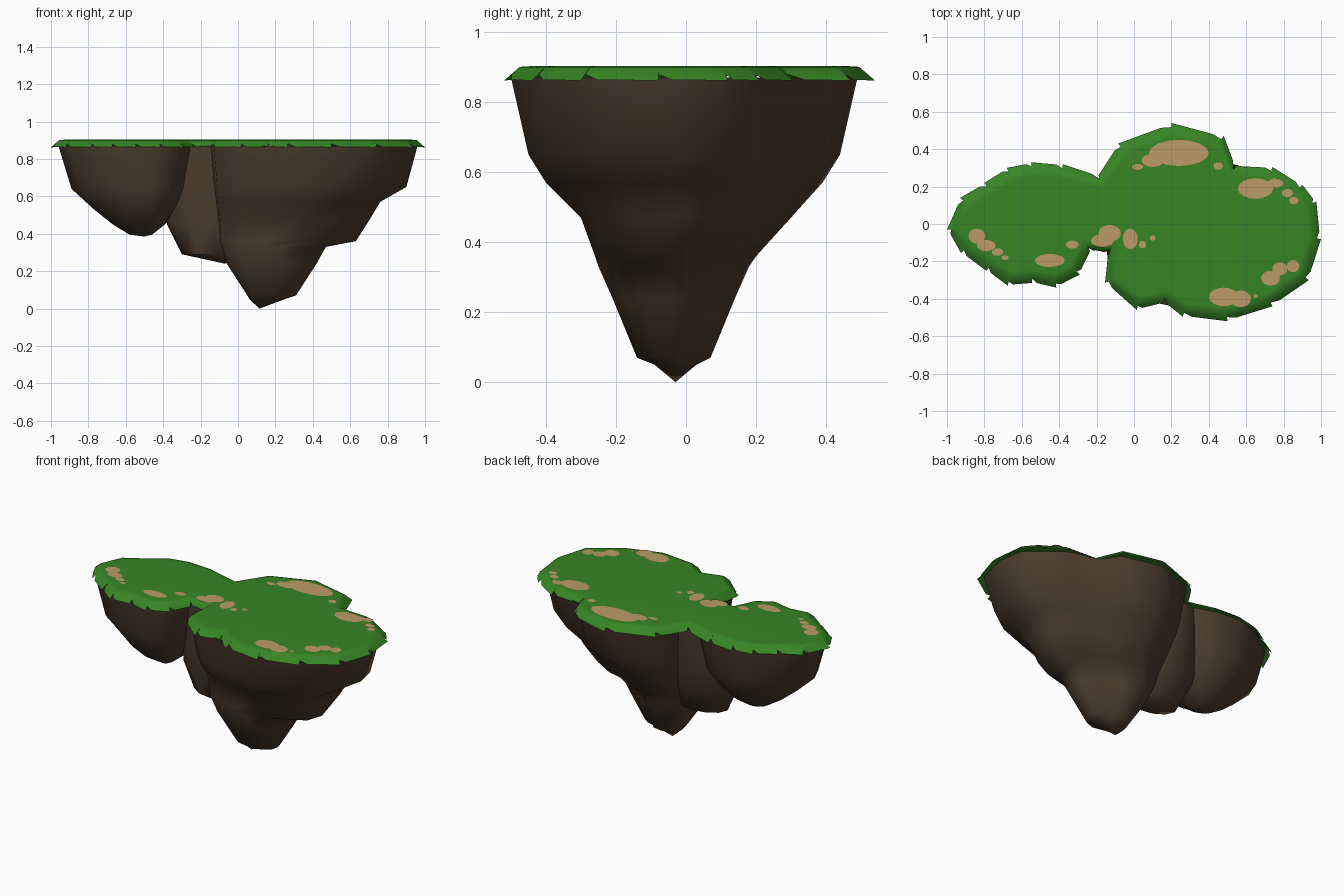
import bpy, bmesh, math
from mathutils import Vector

if "Cube" in bpy.data.objects:
    bpy.data.objects.remove(bpy.data.objects["Cube"])


def material(name, rgb):
    m = bpy.data.materials.new(name)
    m.diffuse_color = (*rgb, 1)
    m.use_nodes = True
    m.node_tree.nodes["Principled BSDF"].inputs["Base Color"].default_value = m.diffuse_color
    return m


ROCK = material("dark_brown_rock", (0.072, 0.047, 0.026))
GRASS = material("green_grass", (0.038, 0.235, 0.018))
SAND = material("tan_soil", (0.50, 0.33, 0.13))


def finish(name, bm, mat, angle=None):
    me = bpy.data.meshes.new(name)
    bm.to_mesh(me)
    bm.free()
    me.materials.append(mat)
    ob = bpy.data.objects.new(name, me)
    bpy.context.collection.objects.link(ob)
    if angle:
        bpy.ops.object.select_all(action='DESELECT')
        ob.select_set(True)
        bpy.context.view_layer.objects.active = ob
        bpy.ops.object.shade_smooth_by_angle(angle=math.radians(angle))
    return ob


def rock_lobe(name, outline, levels, tip):
    """Loft an outline down through levels (z, xmin, xmax, ymin, ymax) to a tip."""
    bm = bmesh.new()
    xs, ys = [p[0] for p in outline], [p[1] for p in outline]
    x0, x1, y0, y1 = min(xs), max(xs), min(ys), max(ys)
    rings = []
    for z, a, b, c, d in levels:
        rings.append([bm.verts.new((a + (x - x0) / (x1 - x0) * (b - a),
                                    c + (y - y0) / (y1 - y0) * (d - c), z))
                      for x, y in outline])
    n = len(outline)
    for up, lo in zip(rings, rings[1:]):
        for i in range(n):
            j = (i + 1) % n
            bm.faces.new((up[j], up[i], lo[i], lo[j]))
    t = bm.verts.new(tip)
    for i in range(n):
        bm.faces.new((rings[-1][(i + 1) % n], rings[-1][i], t))
    # outward normals: the sides must face away from the lobe's axis
    mid = sum((v.co for v in rings[0]), Vector()) / n
    f = bm.faces[:][0] if not bm.faces.ensure_lookup_table() else None
    bm.normal_update()
    if f.normal.dot(f.calc_center_median() - mid) < 0:
        bmesh.ops.reverse_faces(bm, faces=bm.faces[:])
    finish(name, bm, ROCK, 55)


# Large rock under the right-hand part
rock_lobe("main_rock",
          [(.96, -.05), (.93, .1), (.72, .27), (.53, .32), (.45, .43), (.2, .49),
           (-.06, .40), (-.13, .2), (-.15, -.1), (-.13, -.29), (.02, -.40),
           (.25, -.45), (.48, -.5), (.72, -.41), (.91, -.27)],
          [(.87, -.15, .96, -.50, .49), (.65, -.13, .90, -.45, .44),
           (.57, -.12, .76, -.40, .39), (.47, -.11, .70, -.30, .30),
           (.36, -.10, .63, -.26, .20), (.33, -.09, .47, -.25, .18),
           (.24, -.06, .42, -.21, .14), (.07, .05, .31, -.14, .07),
           (.05, .06, .25, -.09, .03)],
          (.115, -.03, 0))

# Smaller rock on the left
small = [(-.96, -.03), (-.9, -.15), (-.77, -.23), (-.66, -.29), (-.54, -.29),
         (-.41, -.31), (-.3, -.25), (-.22, -.1), (-.2, .1), (-.24, .24),
         (-.38, .29), (-.54, .30), (-.67, .27), (-.79, .19), (-.9, .11)]
rock_lobe("left_rock", small,
          [(.87, -.96, -.22, -.31, .30), (.64, -.89, -.27, -.28, .27),
           (.53, -.77, -.33, -.22, .21), (.45, -.67, -.39, -.14, .14),
           (.395, -.58, -.46, -.05, .06)],
          (-.5, 0, .385))

# Narrow rock joining the two
ring = [(math.cos(i * math.tau / 12), math.sin(i * math.tau / 12)) for i in range(12)]
rock_lobe("middle_rock", ring,
          [(.87, -.40, .08, -.15, .25), (.62, -.40, .08, -.14, .23),
           (.45, -.38, .08, -.13, .19), (.29, -.30, .05, -.10, .12)],
          (-.07, .01, .24))

# Grass cover: flat top with a drooping, ragged rim
edge = [(-1.0, -.03), (-.93, .14), (-.80, .22), (-.68, .30), (-.55, .33), (-.38, .32),
        (-.19, .26), (-.085, .43), (.2, .54), (.48, .47), (.545, .31), (.74, .305),
        (.90, .21), (.975, .12), (1.0, -.08), (.935, -.30), (.74, -.44), (.50, -.52),
        (.26, -.495), (.16, -.42), (.015, -.46), (-.155, -.315), (-.14, -.145),
        (-.235, -.145), (-.29, -.27), (-.415, -.34), (-.545, -.315), (-.675, -.33),
        (-.79, -.25), (-.925, -.155)]
edge = [Vector(p) for p in reversed(edge)]
N = len(edge)
TOP, LOW = .903, .862


def outward(i):
    d = (edge[(i + 1) % N] - edge[i]).normalized() + (edge[i] - edge[i - 1]).normalized()
    return Vector((d.y, -d.x)).normalized()


bm = bmesh.new()
rim = [bm.verts.new((*(edge[i] - outward(i) * .045), TOP - .002)) for i in range(N)]
inner = [bm.verts.new((*(edge[i] - outward(i) * .075), TOP)) for i in range(N)]
bm.faces.new(inner)
for i in range(N):
    j = (i + 1) % N
    bm.faces.new((inner[i], rim[i], rim[j], inner[j]))
    # each tuft flares at one end and tucks in at the other
    a = bm.verts.new((*(edge[i] - outward(i) * .022), LOW + .018))
    m = edge[i].lerp(edge[j], .2)
    b = bm.verts.new((*(m - outward(i) * .004), LOW + .002))
    c = bm.verts.new((*edge[j], LOW))
    bm.faces.new((rim[i], a, b, c, rim[j]))
finish("grass_cover", bm, GRASS, 60)

# Bare soil patches: thin clusters of ovals (x, y, rx, ry)
patches = [
    [(.24, .38, .16, .07), (.10, .34, .06, .035), (.02, .305, .03, .016), (.45, .31, .025, .02)],
    [(.65, .19, .095, .055), (.76, .22, .04, .025), (.82, .165, .03, .022), (.855, .125, .025, .02)],
    [(-.84, -.065, .045, .04), (-.79, -.115, .05, .03), (-.73, -.15, .03, .02), (-.69, -.18, .02, .012)],
    [(-.45, -.195, .08, .035), (-.33, -.11, .035, .022)],
    [(-.13, -.05, .06, .045), (-.17, -.09, .06, .035), (-.02, -.08, .04, .055),
     (.045, -.11, .02, .02), (.10, -.075, .016, .014)],
    [(.48, -.39, .08, .05), (.57, -.40, .055, .045), (.65, -.385, .012, .01)],
    [(.73, -.29, .05, .04), (.78, -.24, .04, .035), (.85, -.225, .033, .033)],
]
for k, group in enumerate(patches):
    bm = bmesh.new()
    for x, y, rx, ry in group:
        bm.faces.new([bm.verts.new((x + rx * math.cos(t * math.tau / 16),
                                    y + ry * math.sin(t * math.tau / 16), TOP + .003))
                      for t in range(16)])
    finish(f"soil_patch_{k + 1}", bm, SAND)
